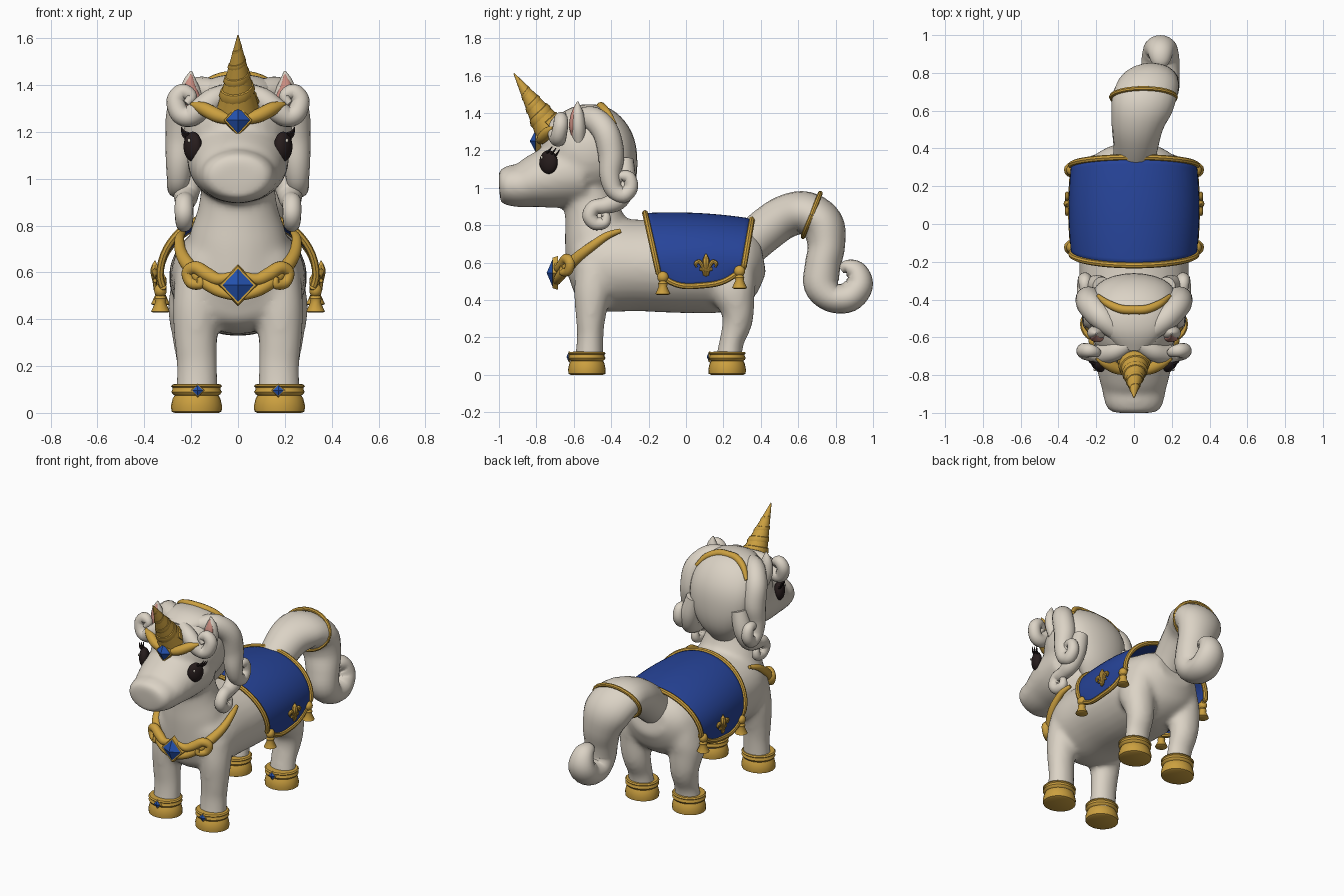
import bpy, bmesh
from math import sin, cos, pi
from mathutils import Vector, Matrix

if "Cube" in bpy.data.objects:
    bpy.data.objects.remove(bpy.data.objects["Cube"])

X, Y, Z = Vector((1, 0, 0)), Vector((0, 1, 0)), Vector((0, 0, 1))
smooth_parts = []


def material(name, color):
    m = bpy.data.materials.new(name)
    m.use_nodes = True
    m.diffuse_color = (*color, 1)
    m.node_tree.nodes["Principled BSDF"].inputs["Base Color"].default_value = (*color, 1)
    return m


WHITE = material("warm white", (0.71, 0.65, 0.56))
GOLD = material("gold", (0.6, 0.35, 0.05))
BLUE = material("cloth blue", (0.02, 0.058, 0.32))
GEM = material("gem blue", (0.018, 0.085, 0.43))
PINK = material("pink", (0.6, 0.27, 0.22))
DARK = material("eye dark", (0.02, 0.012, 0.012))


def finish(name, bm, mat, smooth=True):
    bmesh.ops.recalc_face_normals(bm, faces=bm.faces)
    me = bpy.data.meshes.new(name)
    bm.to_mesh(me)
    bm.free()
    me.materials.append(mat)
    ob = bpy.data.objects.new(name, me)
    bpy.context.collection.objects.link(ob)
    if smooth:
        smooth_parts.append(ob)
    return ob


def spline(pts, k):
    """Catmull-Rom through points of any dimension."""
    p = [pts[0]] + list(pts) + [pts[-1]]
    out = []
    for a, b, c, d in zip(p, p[1:], p[2:], p[3:]):
        for i in range(k):
            t = i / k
            out.append([0.5 * (2*w + (x2-v)*t + (2*v - 5*w + 4*x2 - q)*t*t + (3*w - v - 3*x2 + q)*t**3)
                        for v, w, x2, q in zip(a, b, c, d)])
    return out + [list(pts[-1])]


def add_tube(bm, pts, side=X, k=5, n=16):
    """Loft ellipses along (x, y, z, radius along side, other radius)."""
    pts = [tuple(p) if len(p) == 5 else (*p, p[3]) for p in pts]
    rows = spline(pts, k)
    pos = [Vector(r[:3]) for r in rows]
    rings = []
    for i, r in enumerate(rows):
        t = (pos[min(i + 1, len(pos) - 1)] - pos[max(i - 1, 0)]).normalized()
        a = (side - t * side.dot(t)).normalized()
        b = t.cross(a)
        rings.append([bm.verts.new(pos[i] + a * r[3] * cos(2*pi*j/n) + b * r[4] * sin(2*pi*j/n))
                      for j in range(n)])
    for p, q in zip(rings, rings[1:]):
        for j in range(n):
            bm.faces.new((p[j], p[(j+1) % n], q[(j+1) % n], q[j]))
    bm.faces.new(rings[0])
    bm.faces.new(rings[-1])


def tube(name, pts, mat, side=X, k=5, n=16):
    bm = bmesh.new()
    add_tube(bm, pts, side, k, n)
    return finish(name, bm, mat)


def add_ball(bm, loc, size, turn=0):
    bmesh.ops.create_uvsphere(bm, u_segments=24, v_segments=14, radius=1, matrix=Matrix.Translation(loc)
                              @ Matrix.Rotation(turn, 4, 'Z') @ Matrix.Diagonal((*size, 1)))


def ball(name, loc, size, mat, turn=0):
    bm = bmesh.new()
    add_ball(bm, loc, size, turn)
    return finish(name, bm, mat)


def jewel(name, loc, r, tall=1.1, depth=0.03):
    """Gold diamond setting with a faceted gem, facing -y."""
    face = Matrix.Translation(loc) @ Matrix.Diagonal((1, 1, tall, 1)) @ Matrix.Rotation(pi / 2, 4, 'X')
    for part, mat, r1, r2, d, shift in (("setting", GOLD, r, r * 0.9, depth, 0),
                                        ("gem", GEM, r * 0.78, 0, depth, depth)):
        bm = bmesh.new()
        bmesh.ops.create_cone(bm, cap_ends=True, segments=4, radius1=r1, radius2=r2, depth=d,
                              matrix=face @ Matrix.Translation((0, 0, shift)))
        finish(name + "_" + part, bm, mat, False)


def flip(pts, s):
    return [(p[0] * s, *p[1:]) for p in pts]


# Body, neck, head and legs fused into one smooth skin
bm = bmesh.new()
add_tube(bm, [(0, -.62, .6, .12, .12), (0, -.57, .6, .22, .2), (0, -.45, .59, .275, .25),
              (0, -.25, .585, .29, .245), (0, 0, .58, .295, .25), (0, .2, .585, .285, .245),
              (0, .34, .625, .23, .18), (0, .41, .64, .13, .1)], n=32)
add_tube(bm, [(0, -.45, .55, .24, .19), (0, -.475, .75, .21, .175), (0, -.505, .9, .165, .145),
              (0, -.53, 1.1, .15, .13)], n=32)
add_tube(bm, [(0, -1, 1.02, .1, .06), (0, -.985, 1.02, .135, .09), (0, -.95, 1.015, .155, .108),
              (0, -.88, 1.012, .17, .118), (0, -.8, 1.035, .19, .145), (0, -.7, 1.06, .21, .17),
              (0, -.55, 1.09, .22, .19)], n=32)
add_ball(bm, (0, -.52, 1.195), (.235, .255, .245))
for s in (1, -1):
    add_tube(bm, flip([(.17, -.48, .58, .1, .11), (.18, -.5, .44, .1, .1), (.18, -.51, .3, .092, .08),
                       (.175, -.512, .2, .088, .072), (.175, -.52, .05, .092, .08)], s))
    add_tube(bm, flip([(.17, .24, .6, .1, .13), (.185, .25, .46, .115, .125), (.185, .275, .35, .102, .092),
                       (.18, .272, .27, .092, .08), (.175, .242, .17, .085, .066),
                       (.175, .225, .05, .09, .075)], s))
body = finish("body", bm, WHITE)
rm = body.modifiers.new("fuse", 'REMESH')
rm.mode, rm.voxel_size, rm.use_smooth_shade = 'VOXEL', 0.016, True
sm = body.modifiers.new("soften", 'SMOOTH')
sm.factor, sm.iterations = 0.5, 12

# Tail with its curl and ring
tube("tail", [(0, .32, .68, .11, .11), (.01, .42, .77, .12, .115), (.02, .53, .845, .14, .115),
              (.045, .64, .865, .165, .115), (.08, .73, .8, .16, .115), (.11, .75, .69, .13, .1),
              (.13, .73, .58, .11, .095), (.14, .725, .48, .1, .095), (.14, .78, .415, .1, .08),
              (.14, .87, .415, .1, .08), (.14, .925, .48, .09, .075), (.14, .91, .55, .07, .06),
              (.14, .86, .575, .05, .04), (.14, .83, .56, .025, .02)], WHITE, n=20)
tail_dir, up = Vector((0, .93, -.37)), Vector((0, .37, .93))
ring = [Vector((.05, .672, .855)) + X * .17 * cos(i * pi / 12) + up * .125 * sin(i * pi / 12)
        for i in range(25)]
tube("tail_ring", [(*p, .013) for p in ring], GOLD, tail_dir, k=1, n=8)

# Mane down the back of the head
tube("mane", [(0, -.66, 1.36, .08, .04), (0, -.56, 1.38, .16, .065), (0, -.46, 1.34, .2, .1),
              (0, -.39, 1.25, .22, .11), (0, -.365, 1.13, .21, .105), (0, -.37, 1.01, .16, .09),
              (0, -.4, .9, .08, .05)], WHITE, n=24)

for s, tag in ((1, "left_"), (-1, "right_")):
    # Curled locks
    tube(tag + "upper_lock", flip([
        (.09, -.57, 1.37, .05), (.17, -.5, 1.37, .065), (.23, -.43, 1.3, .07), (.24, -.4, 1.18, .07),
        (.25, -.405, 1.07, .058), (.255, -.385, .99, .048), (.26, -.335, .96, .042),
        (.26, -.295, 1.0, .038), (.26, -.305, 1.055, .034), (.26, -.35, 1.06, .026),
        (.26, -.36, 1.03, .015)], s), WHITE)
    tube(tag + "lower_lock", flip([
        (.17, -.33, 1.15, .05), (.2, -.33, 1.03, .06), (.22, -.36, .94, .055), (.225, -.43, .905, .045),
        (.23, -.49, .895, .04), (.23, -.515, .85, .04), (.23, -.485, .81, .036), (.23, -.435, .815, .03),
        (.23, -.43, .855, .022), (.23, -.455, .86, .012)], s), WHITE)
    tube(tag + "forelock", flip([
        (.03, -.64, 1.37, .04), (.1, -.675, 1.34, .05), (.16, -.69, 1.295, .05), (.21, -.685, 1.265, .045),
        (.25, -.68, 1.28, .042), (.265, -.67, 1.335, .04), (.235, -.67, 1.37, .036),
        (.2, -.68, 1.35, .026), (.22, -.69, 1.32, .015)], s), WHITE, Y)
    # Ears
    tube(tag + "ear", flip([(.17, -.57, 1.22, .04, .03), (.195, -.575, 1.32, .052, .04),
                            (.205, -.578, 1.4, .036, .03), (.2, -.58, 1.46, .004, .004)], s), WHITE)
    tube(tag + "inner_ear", flip([(.19, -.603, 1.28, .02, .01), (.195, -.605, 1.33, .036, .02),
                                  (.205, -.6, 1.39, .026, .016), (.2, -.588, 1.445, .004, .004)], s), PINK)
    # Eyes, lashes and nostrils
    ball(tag + "eye", (.193 * s, -.735, 1.137), (.034, .053, .064), DARK, -.52 * s)
    ball(tag + "eye_glint", (.209 * s, -.772, 1.163), (.006, .007, .009), WHITE, -.52 * s)
    for i in range(3):
        tube(tag + "lash", flip([(.21, -.7 - .02 * i, 1.17 + .01 * i, .009),
                                 (.232, -.69 - .02 * i, 1.182 + .01 * i, .006),
                                 (.242, -.675 - .02 * i, 1.205 + .008 * i, .002)], s), DARK, Y, n=6)
    ball(tag + "nostril", (.075 * s, -.982, 1.025), (.02, .014, .02), PINK, .2 * s)
    ball(tag + "nostril_hole", (.076 * s, -.993, 1.025), (.009, .006, .009), DARK, .2 * s)
    # Headband arm
    tube(tag + "headband", flip([(.03, -.78, 1.25, .02), (.09, -.765, 1.27, .03), (.15, -.735, 1.3, .028),
                                 (.2, -.71, 1.32, .008)], s), GOLD, Z)
    # Collar with scrolls
    tube(tag + "collar", flip([(.235, -.35, .77, .012), (.25, -.42, .745, .02), (.245, -.5, .69, .025),
                               (.215, -.57, .635, .03), (.16, -.635, .575, .03), (.09, -.675, .525, .026),
                               (.02, -.69, .5, .02)], s), GOLD, Z)
    tube(tag + "collar_scroll", flip([(.02, -.69, .59, .015), (.08, -.68, .57, .025), (.13, -.66, .59, .03),
                                      (.18, -.64, .62, .028), (.215, -.62, .6, .026), (.2, -.63, .555, .024),
                                      (.16, -.66, .55, .02), (.165, -.665, .58, .01)], s), GOLD, Y)

    # Hooves with banded cuffs and jewels
    for leg, y in (("front_", -.53), ("hind_", .22)):
        outline = ((0, .092), (.006, .105), (.03, .107), (.06, .1), (.075, .092), (.08, .1), (.09, .106),
                   (.1, .1), (.108, .1), (.114, .107), (.122, .1), (.124, .07))
        tube(tag + leg + "hoof", [(.177 * s, y, z, r * 1.02, r * .94) for z, r in outline],
             GOLD, k=1, n=24)
        jewel(tag + leg + "cuff", (.172 * s, y - .094, .096), .03, 1, .01)

# Crown band over the mane
tube("crown_band", [(-.19, -.38, 1.34, .01), (-.14, -.42, 1.4, .02), (-.07, -.45, 1.43, .024),
                    (0, -.455, 1.435, .024), (.07, -.45, 1.43, .024), (.14, -.42, 1.4, .02),
                    (.19, -.38, 1.34, .01)], GOLD, Z, n=10)

# Twisted horn: tapered core wrapped by a thinning helix
base, tip = Vector((0, -.735, 1.325)), Vector((0, -.92, 1.612))
axis = (tip - base).normalized()
tube("horn", [(*base.lerp(tip, f), .08 * (1 - f) + .003) for f in (-.15, 0, .35, .7, 1)], GOLD)
helix = []
for i in range(73):
    f = i / 76
    a = i * 2 * pi / 16
    p = base.lerp(tip, f) + (X * cos(a) + axis.cross(X) * sin(a)) * .058 * (1 - f)
    helix.append((*p, .04 * (1 - f) + .002, .032 * (1 - f) + .002))
tube("horn_twist", helix, GOLD, axis, k=1, n=8)

jewel("forehead", (0, -.79, 1.25), .066, 1.1)
jewel("collar", (0, -.7, .545), .085, 1.06)


# Saddle cloth: arched over the back, tucked in and rounded at the hem
def cloth(t, v):
    a, s = abs(t), (1 if t > 0 else -1)
    end = abs(2 * v - 1)
    hem = .54 + .035 * v - .095 * (1 - end ** 3)
    if a < .75:
        th = a / .75 * pi / 2
        x, z = .345 * sin(th), .59 + (.275 - .03 * v) * cos(th)
    else:
        f = (a - .75) / .25
        x, z = .345 - .012 * f * f, .59 + (hem - .59) * f
    drop = (.87 - z) / .4
    front, back = -.22 + .09 * drop, .36 - .07 * drop
    return Vector((s * x * (1 - .035 * end ** 2), front + (back - front) * v, z + .06 * v * (1 - v)))


NU, NV = 40, 16
bm = bmesh.new()
grid = [[bm.verts.new(cloth(i * 2 / NU - 1, j / NV)) for j in range(NV + 1)] for i in range(NU + 1)]
for p, q in zip(grid, grid[1:]):
    for j in range(NV):
        bm.faces.new((p[j], q[j], q[j + 1], p[j + 1]))
saddle = finish("saddle_cloth", bm, BLUE)
saddle.modifiers.new("thickness", 'SOLIDIFY').thickness = 0.012
for name, v in (("front_trim", 0), ("back_trim", 1)):
    tube(name, [(*cloth(i * 2 / NU - 1, v), .016) for i in range(NU + 1)], GOLD, Y, k=1, n=8)

for s in (1, -1):
    tube("hem_trim", [(*cloth(s, j / NV), .016) for j in range(NV + 1)], GOLD, X, k=1, n=8)
    # Tassels at the corners
    for v in (.04, .96):
        c = cloth(s, v) + X * s * .008
        ball("tassel_knot", c, (.027, .03, .03), GOLD)
        tube("tassel", [(c.x, c.y, c.z + dz, r) for dz, r in
                        ((-.015, .015), (-.035, .026), (-.05, .022), (-.09, .04), (-.095, .03))],
             GOLD, k=1, n=12)
    # Three-petal ornament
    o = Vector((.355 * s, .107, .58))
    petals = {"middle_petal": ((0, -.055, .005), (0, -.02, .01), (0, .03, .019), (0, .07, .002)),
              "bar": ((-.035, -.015, .008), (0, -.015, .01), (.035, -.015, .008))}
    for d in (1, -1):
        petals["side_petal"+str(d)] = ((.008*d, -.05, .006), (.018*d, -.005, .009), (.035*d, .025, .011),
                                       (.055*d, .015, .01), (.05*d, -.005, .004))
    for name, pts in petals.items():
        tube(name, [(o.x, o.y + y, o.z + z, r) for y, z, r in pts], GOLD, X, n=8)

# Smooth shading with crisp edges kept
bpy.ops.object.select_all(action='DESELECT')
for ob in smooth_parts:
    ob.select_set(True)
bpy.context.view_layer.objects.active = body
bpy.ops.object.shade_smooth_by_angle(angle=0.7)
